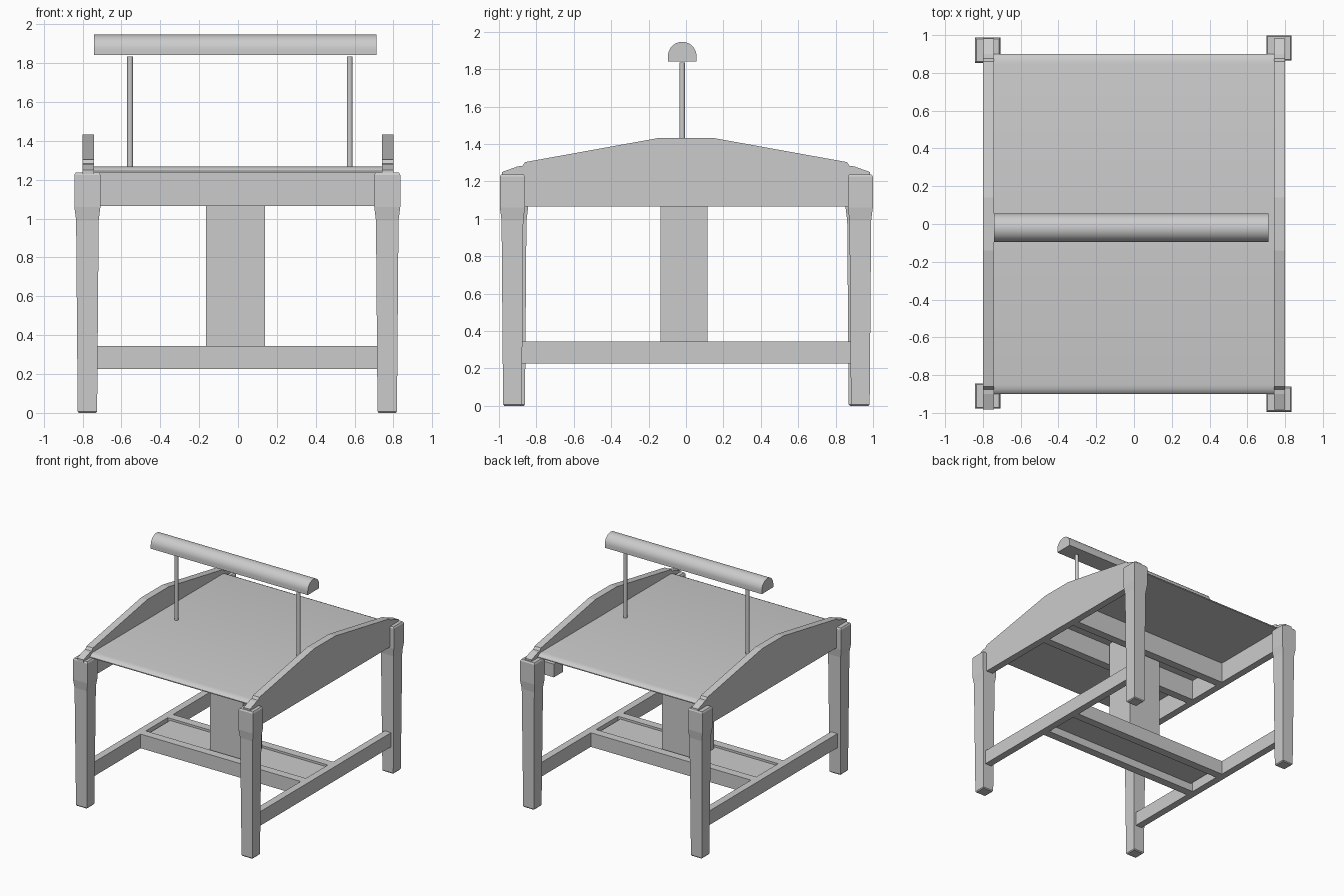
import bpy, bmesh, math
from mathutils import Vector

cube = bpy.data.objects.get("Cube")
if cube:
    bpy.data.objects.remove(cube, do_unlink=True)

grey = bpy.data.materials.new("plain grey")
grey.use_nodes = True
GREY = (0.6, 0.6, 0.6, 1)
grey.diffuse_color = GREY
grey.node_tree.nodes["Principled BSDF"].inputs["Base Color"].default_value = GREY


def finish(name, bm, smooth=False):
    bmesh.ops.recalc_face_normals(bm, faces=bm.faces)
    mesh = bpy.data.meshes.new(name)
    bm.to_mesh(mesh)
    bm.free()
    mesh.materials.append(grey)
    obj = bpy.data.objects.new(name, mesh)
    bpy.context.collection.objects.link(obj)
    if smooth:
        bpy.ops.object.select_all(action="DESELECT")
        obj.select_set(True)
        bpy.context.view_layer.objects.active = obj
        bpy.ops.object.shade_smooth_by_angle(angle=math.radians(35))
    return obj


def box(name, x, y, z):
    """Box from (low, high) ranges."""
    bm = bmesh.new()
    bmesh.ops.create_cube(bm, size=1)
    for v in bm.verts:
        v.co = Vector(r[0] if c < 0 else r[1] for c, r in zip(v.co, (x, y, z)))
    return finish(name, bm)


def extrude_x(name, profile, x, smooth=False):
    """Sweep a (y, z) outline along x."""
    bm = bmesh.new()
    face = bm.faces.new([bm.verts.new((x[0], y, z)) for y, z in profile])
    out = bmesh.ops.extrude_face_region(bm, geom=[face])["geom"]
    moved = [v for v in out if isinstance(v, bmesh.types.BMVert)]
    bmesh.ops.translate(bm, verts=moved, vec=(x[1] - x[0], 0, 0))
    return finish(name, bm, smooth)


def mirrored(half, centre=0):
    """Complete a half outline by reflecting it in y."""
    return half + [(2 * centre - y, z) for y, z in reversed(half)]


def leg(name, cx, cy):
    """Square leg: chamfered foot, taper, shoulder and capped top."""
    bm = bmesh.new()
    rings = [(0.044, 0), (0.05, 0.008), (0.058, 0.99), (0.067, 1.06),
             (0.067, 1.225), (0.06, 1.237)]
    corners = [(-1, -1), (1, -1), (1, 1), (-1, 1)]
    loops = [[bm.verts.new((cx + sx * r, cy + sy * r, z)) for sx, sy in corners]
             for r, z in rings]
    for low, high in zip(loops, loops[1:]):
        for i in range(4):
            j = (i + 1) % 4
            bm.faces.new((low[i], low[j], high[j], high[i]))
    bm.faces.new(loops[0][::-1])
    bm.faces.new(loops[-1])
    return finish(name, bm)


# Legs, side panels and side stretchers
panel_outline = mirrored([(-0.87, 1.065), (-0.87, 1.23), (-0.983, 1.23),
                          (-0.983, 1.25), (-0.9, 1.28), (-0.875, 1.283),
                          (-0.86, 1.303), (-0.14, 1.433)])
for side, s, leg_x, leg_ys in (("left", 1, 0.768, (-0.928, 0.932)),
                               ("right", -1, -0.775, (-0.911, 0.92))):
    for end, y in zip(("front", "back"), leg_ys):
        leg(f"{end}_{side}_leg", leg_x, y)
    span = sorted((s * 0.74, s * 0.8))
    extrude_x(f"{side}_side_panel", panel_outline, span)
    box(f"{side}_stretcher", span, (-0.88, 0.88), (0.225, 0.343))

# Table top with rounded front and back edges
extrude_x("table_top", mirrored([(-0.9, 1.238), (-0.9, 1.245), (-0.89, 1.256),
                                 (-0.873, 1.264), (-0.85, 1.268)]),
          (-0.745, 0.745), smooth=True)

# Paired crossbars below the top and at the stretchers
for end, y in (("front", (-0.23, -0.16)), ("back", (0.13, 0.2))):
    box(f"{end}_upper_crossbar", (-0.745, 0.745), y, (1.065, 1.24))
    box(f"{end}_lower_crossbar", (-0.745, 0.745), y, (0.225, 0.343))

# Recessed shelf and the central column
box("lower_shelf", (-0.72, 0.72), (-0.165, 0.135), (0.29, 0.325))
box("central_column", (-0.165, 0.14), (-0.135, 0.115), (0.32, 1.24))

# Small control box under the back left corner
box("control_box", (0.62, 0.745), (0.74, 0.86), (1.09, 1.2))

# Lamp posts
for side, x in (("right", -0.555), ("left", 0.575)):
    bm = bmesh.new()
    bmesh.ops.create_cone(bm, cap_ends=True, segments=20, radius1=0.015,
                          radius2=0.015, depth=0.58)
    bmesh.ops.translate(bm, verts=bm.verts, vec=(x, -0.02, 1.545))
    finish(f"{side}_lamp_post", bm, smooth=True)

# Half-round lamp shade
arc = [(-0.02 + 0.076 * math.cos(a), 1.87 + 0.076 * math.sin(a))
       for a in (math.pi * i / 20 for i in range(21))]
extrude_x("lamp_shade", [(-0.096, 1.842), (0.056, 1.842)] + arc,
          (-0.74, 0.712), smooth=True)
